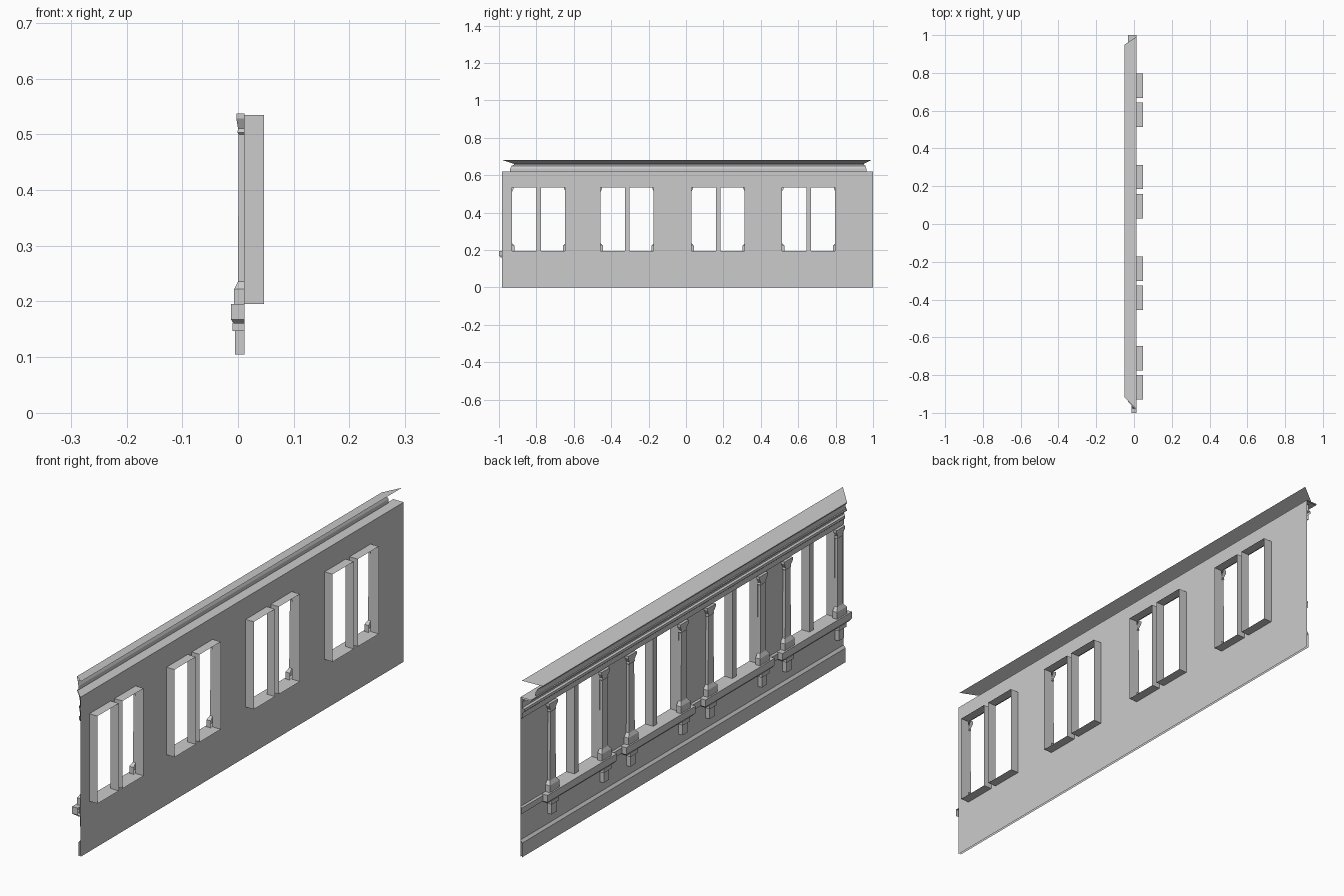
import bpy

if "Cube" in bpy.data.objects:
    bpy.data.objects.remove(bpy.data.objects["Cube"])

WALL_X = 0.012
Z0, Z1 = 0.195, 0.535
BAYS = [-0.787, -0.314, 0.172, 0.656]
PIER = 0.16            # pilaster offset from bay centre


def make(name, verts, faces):
    me = bpy.data.meshes.new(name)
    me.from_pydata(verts, [], faces)
    me.update()
    ob = bpy.data.objects.new(name, me)
    bpy.context.collection.objects.link(ob)
    return ob


def sweep(name, profile, y0, y1, m0=0.0, m1=0.0):
    """Open (x, z) profile run along y, ends mitred in proportion to projection."""
    verts, faces = [], []
    for x, z in profile:
        d = WALL_X - x
        verts += [(x, y0 + m0 * d, z), (x, y1 - m1 * d, z)]
    for i in range(len(profile) - 1):
        a = 2 * i
        faces.append((a, a + 1, a + 3, a + 2))
    return make(name, verts, faces)


def stack(name, yc, rings, cap=True):
    """Wall-backed moulding: rings of (half width, front x, z), open at the back."""
    verts, faces = [], []
    for w, x, z in rings:
        verts += [(WALL_X, yc - w, z), (x, yc - w, z), (x, yc + w, z), (WALL_X, yc + w, z)]
    for i in range(len(rings) - 1):
        a = 4 * i
        for k in range(3):
            faces.append((a + k, a + k + 4, a + k + 5, a + k + 1))
    if cap:
        n = len(verts)
        faces += [(0, 1, 2, 3), (n - 1, n - 2, n - 3, n - 4)]
    return make(name, verts, faces)


# window openings, two per bay
windows = []
for b in BAYS:
    windows += [(b - 0.142, b - 0.012), (b + 0.012, b + 0.141)]

# wall sheet with openings
ys = [-0.985] + [y for w in windows for y in w] + [1.0]
zs = [0, Z0, Z1, 0.62]
verts = [(WALL_X, y, z) for y in ys for z in zs]
faces = []
for i in range(len(ys) - 1):
    for j in range(3):
        if not (j == 1 and i % 2 == 1):
            a = i * 4 + j
            faces.append((a, a + 4, a + 5, a + 1))
make("wall", verts, faces)

# window reveals, open tubes behind the wall
for i, (a, b) in enumerate(windows):
    ring = [(a, Z0), (b, Z0), (b, Z1), (a, Z1)]
    vs = [(x, y, z) for x in (WALL_X, 0.047) for y, z in ring]
    make(f"window_reveal_{i}", vs, [(k, (k + 1) % 4, (k + 1) % 4 + 4, k + 4) for k in range(4)])

# horizontal mouldings
sweep("plinth", [(0.004, 0), (0.004, 0.055), (WALL_X, 0.065)], -0.985, 1.0)
sweep("string_course", [(WALL_X, 0.165), (0.006, 0.168), (0.006, 0.19), (WALL_X, 0.195)], -0.985, 1.0)
sweep("architrave", [(WALL_X, 0.537), (0.004, 0.54), (0.004, 0.56), (-0.004, 0.567),
                     (-0.004, 0.577), (0.004, 0.58), (0.004, 0.605), (-0.012, 0.615)], -0.985, 1.0, 1.0)
sweep("ledge", [(WALL_X, 0.615), (-0.033, 0.615), (-0.033, 0.62), (WALL_X, 0.62)], -0.985, 1.0, 1.0)
sweep("cornice", [(-0.028, 0.62), (-0.028, 0.635), (-0.035, 0.65), (-0.049, 0.656),
                  (-0.049, 0.66), (WALL_X, 0.68)], -0.98, 0.99, 1.0, 0.65)

# sills, brackets and pilasters for every bay
for i, b in enumerate(BAYS):
    stack(f"sill_{i}", b, [(0.203, -0.007, 0.16), (0.213, -0.013, 0.168), (0.213, -0.013, 0.195)])
    for s, side in ((-1, "left"), (1, "right")):
        y = b + s * PIER
        stack(f"bracket_{side}_{i}", y, [(0.016, -0.005, 0.105), (0.016, -0.005, 0.147),
                                         (0.023, -0.010, 0.147), (0.023, -0.010, 0.162)])
        stack(f"pilaster_{side}_{i}", y, [
            (0.030, -0.007, 0.195), (0.030, -0.007, 0.222), (0.018, 0.0, 0.236),
            (0.015, 0.001, 0.50), (0.018, -0.001, 0.503), (0.016, 0.0, 0.51),
            (0.026, -0.003, 0.528), (0.026, -0.003, 0.537)])
